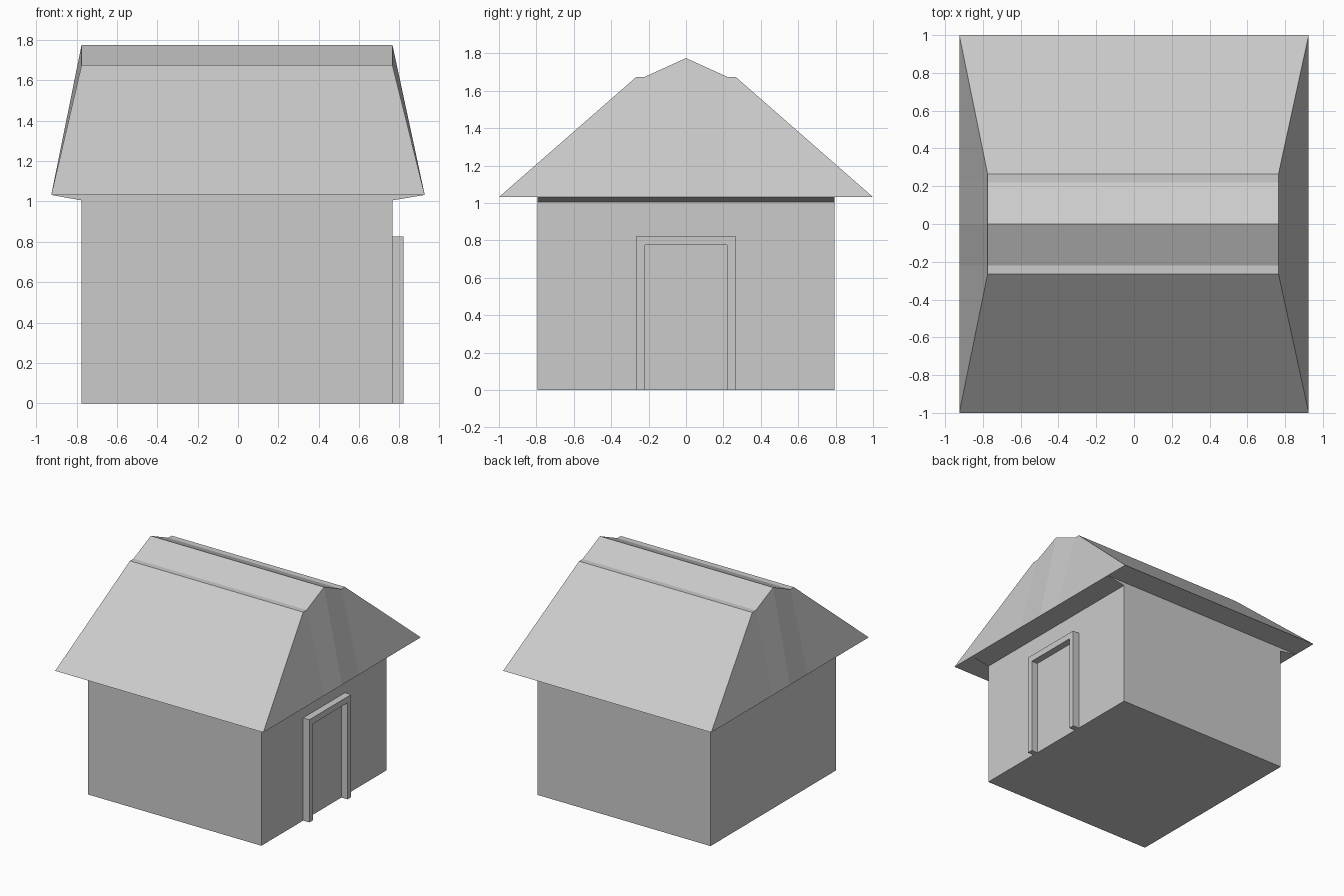
import bpy, bmesh

if "Cube" in bpy.data.objects:
    bpy.data.objects.remove(bpy.data.objects["Cube"])

plaster = bpy.data.materials.new("light grey")
plaster.diffuse_color = (0.6, 0.6, 0.6, 1)
plaster.use_nodes = True
plaster.node_tree.nodes["Principled BSDF"].inputs["Base Color"].default_value = plaster.diffuse_color


def make_object(name, verts, faces):
    mesh = bpy.data.meshes.new(name)
    bm = bmesh.new()
    vs = [bm.verts.new(v) for v in verts]
    for f in faces:
        bm.faces.new([vs[i] for i in f])
    bmesh.ops.recalc_face_normals(bm, faces=bm.faces[:])
    bm.to_mesh(mesh)
    bm.free()
    mesh.materials.append(plaster)
    obj = bpy.data.objects.new(name, mesh)
    bpy.context.collection.objects.link(obj)
    return obj


def prism(name, start, end):
    """Closed solid joining two matching outlines."""
    n = len(start)
    faces = [tuple(range(n)), tuple(range(n, 2 * n))]
    faces += [(i, (i + 1) % n, n + (i + 1) % n, n + i) for i in range(n)]
    return make_object(name, start + end, faces)


def extrude(name, outline, a, b, place):
    return prism(name, [place(u, v, a) for u, v in outline],
                 [place(u, v, b) for u, v in outline])


LEFT, RIGHT = -0.775, 0.765      # wall ends
EAVE_X, EAVE_Z, WALL_TOP = 0.925, 1.032, 1.005

# House body with flared tops at both gable ends
body = [(LEFT, 0), (RIGHT, 0), (RIGHT, WALL_TOP), (EAVE_X, EAVE_Z),
        (-EAVE_X, EAVE_Z), (LEFT, WALL_TOP)]
extrude("walls", body, -0.795, 0.795, lambda x, z, y: (x, y, z))

# Roof: sloping sides, small ledges and a raised ridge, ends leaning inward
base_y = [-1, -0.22, 0, 0.22, 1]
crown = [(-0.265, 1.675), (-0.22, 1.675), (0, 1.775), (0.22, 1.675), (0.265, 1.675)]
verts = []
for eave_x, top_x in ((-EAVE_X, LEFT), (EAVE_X, RIGHT)):
    verts += [(eave_x, y, EAVE_Z) for y in base_y]
    verts += [(top_x, y, z) for y, z in crown]
faces = []
for i in range(4):
    for k in (0, 10):                                         # leaning ends
        faces.append((k + i, k + i + 1, k + i + 6, k + i + 5))
    faces.append((i + 5, i + 6, i + 16, i + 15))              # ledges and ridge
    faces.append((i, i + 1, i + 11, i + 10))                  # underside
faces += [(0, 5, 15, 10), (4, 9, 19, 14)]                     # main slopes
make_object("roof", verts, faces)

# Door frame standing proud of the right wall
frame = [(-0.265, 0), (-0.265, 0.825), (0.265, 0.825), (0.265, 0),
         (0.22, 0), (0.22, 0.775), (-0.22, 0.775), (-0.22, 0)]
extrude("door_frame", frame, RIGHT, 0.82, lambda y, z, x: (x, y, z))
